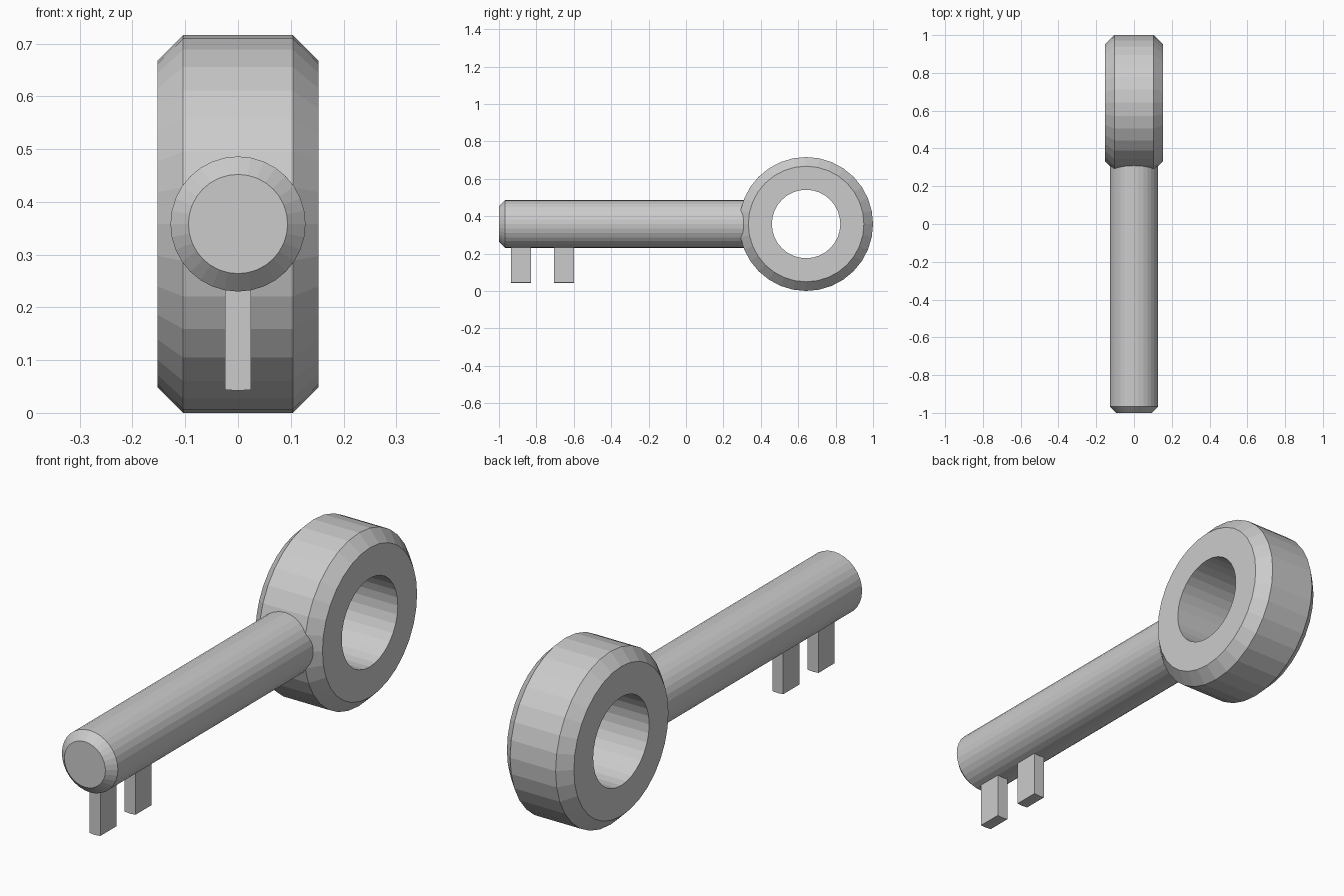
import bpy, bmesh
from math import sin, cos, pi

if "Cube" in bpy.data.objects:
    bpy.data.objects.remove(bpy.data.objects["Cube"])

SEG = 32
AXIS_Z = 0.358


def finish(name, bm):
    bmesh.ops.recalc_face_normals(bm, faces=bm.faces)
    mesh = bpy.data.meshes.new(name)
    bm.to_mesh(mesh)
    bm.free()
    obj = bpy.data.objects.new(name, mesh)
    bpy.context.collection.objects.link(obj)
    return obj


def lathe(name, profile, place, closed):
    """Revolve (along, radius) points; a closed profile makes a ring, an open one is capped."""
    bm = bmesh.new()
    loops = [[bm.verts.new(place(a, r * cos(2 * pi * i / SEG), r * sin(2 * pi * i / SEG)))
              for i in range(SEG)] for a, r in profile]
    pairs = list(zip(loops, loops[1:]))
    if closed:
        pairs.append((loops[-1], loops[0]))
    else:
        bm.faces.new(loops[0])
        bm.faces.new(loops[-1])
    for p, q in pairs:
        for i in range(SEG):
            j = (i + 1) % SEG
            bm.faces.new((p[i], p[j], q[j], q[i]))
    return finish(name, bm)


# Bow: thick chamfered ring around the x axis
lathe("bow_ring",
      [(-0.153, 0.183), (-0.153, 0.309), (-0.104, 0.358),
       (0.104, 0.358), (0.153, 0.309), (0.153, 0.183)],
      lambda a, u, v: (a, 0.642 + u, AXIS_Z + v), True)

# Shaft: round bar along y with a chamfered tip, buried in the ring
lathe("shaft",
      [(-1.0, 0.094), (-0.967, 0.128), (0.38, 0.128)],
      lambda a, u, v: (u, a, AXIS_Z + v), False)

# Teeth: two narrow blades with slightly curved bottoms
for name, y0, y1 in (("front_tooth", -0.935, -0.83), ("rear_tooth", -0.705, -0.599)):
    bm = bmesh.new()
    outline = [(-0.025, 0.3), (-0.025, 0.044), (0, 0.042), (0.025, 0.044), (0.025, 0.3)]
    face = bm.faces.new([bm.verts.new((x, y0, z)) for x, z in outline])
    ext = bmesh.ops.extrude_face_region(bm, geom=[face], use_keep_orig=True)
    bmesh.ops.translate(bm, vec=(0, y1 - y0, 0),
                        verts=[g for g in ext["geom"] if isinstance(g, bmesh.types.BMVert)])
    finish(name, bm)
